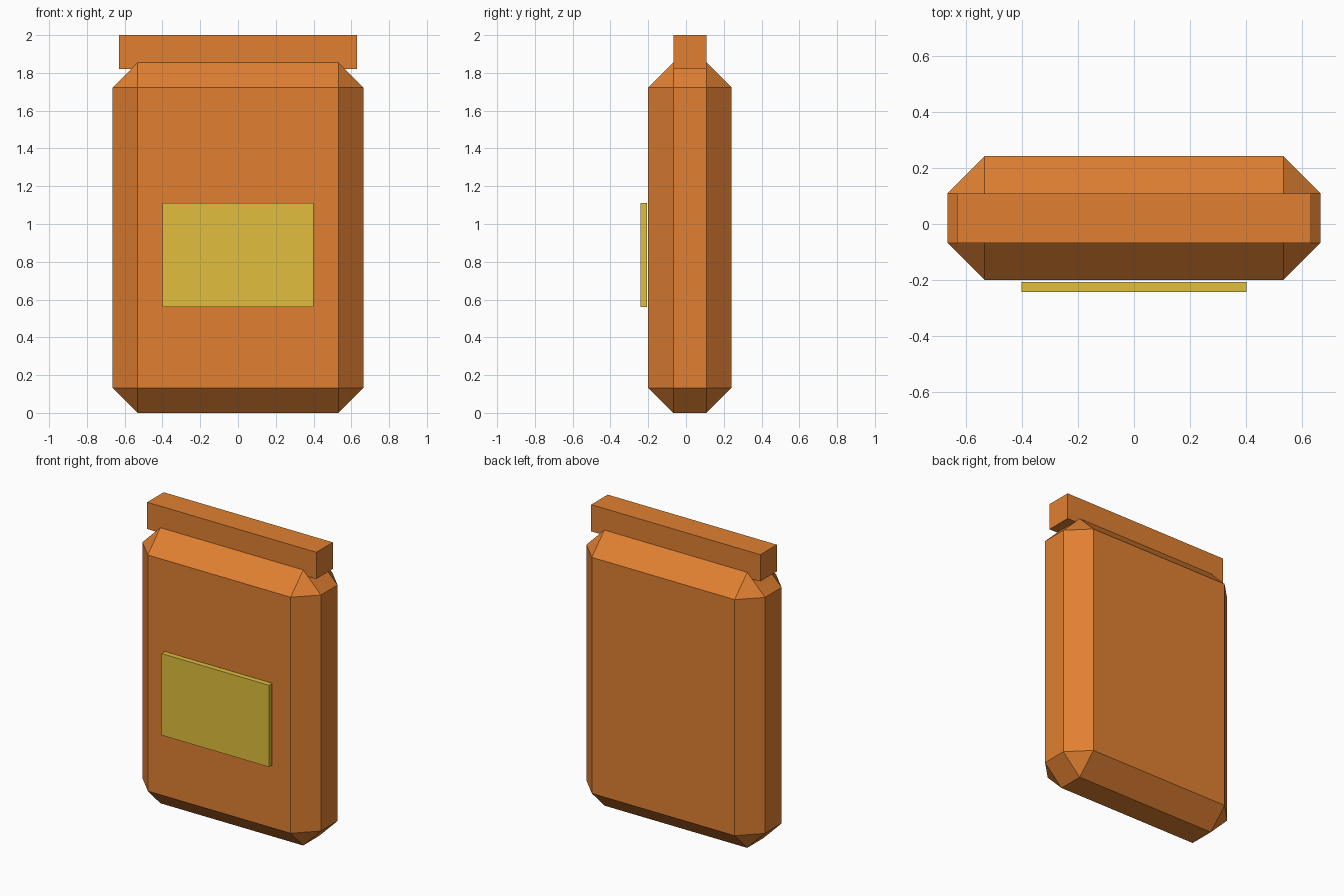
import bpy
import bmesh

cube = bpy.data.objects.get("Cube")
if cube:
    bpy.data.objects.remove(cube, do_unlink=True)


def make_material(name, colour):
    mat = bpy.data.materials.new(name)
    mat.use_nodes = True
    mat.diffuse_color = colour
    mat.node_tree.nodes["Principled BSDF"].inputs["Base Color"].default_value = colour
    return mat


def make_box(name, low, high, mat, chamfer=0):
    """Box between two corners, with an optional flat chamfer on every edge."""
    bm = bmesh.new()
    bmesh.ops.create_cube(bm, size=1)
    for v in bm.verts:
        v.co = [(a + b) / 2 + c * (b - a) for a, b, c in zip(low, high, v.co)]
    if chamfer:
        bmesh.ops.bevel(bm, geom=bm.edges[:], offset=chamfer, segments=1,
                        affect='EDGES', offset_type='OFFSET')
    bmesh.ops.recalc_face_normals(bm, faces=bm.faces)
    mesh = bpy.data.meshes.new(name)
    bm.to_mesh(mesh)
    bm.free()
    mesh.materials.append(mat)
    obj = bpy.data.objects.new(name, mesh)
    bpy.context.scene.collection.objects.link(obj)
    return obj


orange = make_material("orange", (0.75, 0.216, 0.032, 1))
yellow = make_material("mustard yellow", (0.75, 0.52, 0.048, 1))

# Chamfered pouch body
make_box("bag_body", (-0.665, -0.20, 0), (0.665, 0.242, 1.855), orange, 0.133)

# Sealed strip along the top
make_box("top_seal", (-0.63, -0.067, 1.82), (0.63, 0.109, 2.0), orange)

# Blank label floating just off the front
make_box("front_label", (-0.40, -0.242, 0.56), (0.40, -0.207, 1.11), yellow)
